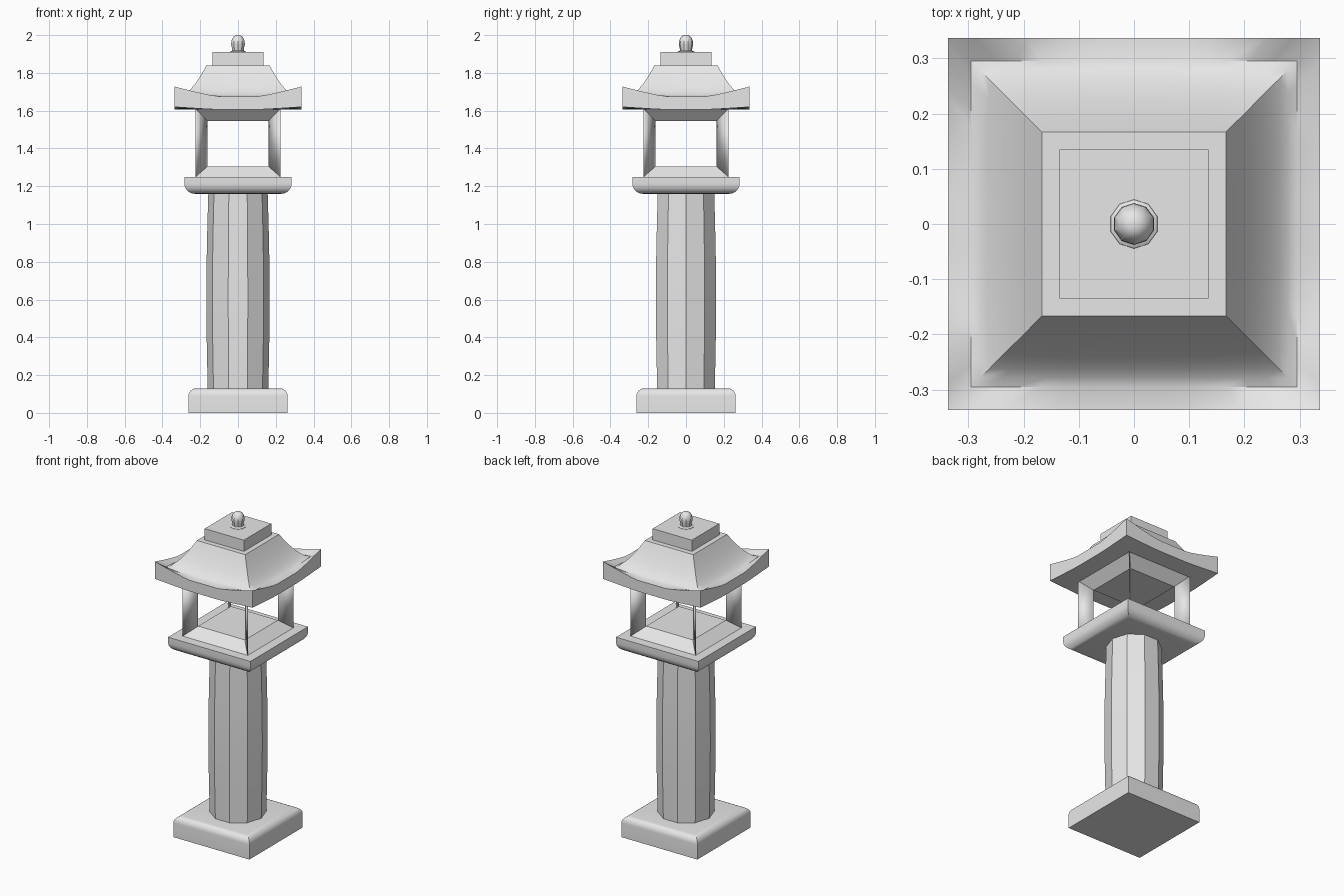
import bpy
import bmesh
from math import cos, sin, pi, sqrt, radians

cube = bpy.data.objects.get("Cube")
if cube:
    bpy.data.objects.remove(cube, do_unlink=True)

stone = bpy.data.materials.new("grey_stone")
stone.use_nodes = True
grey = (0.8, 0.8, 0.8, 1)
stone.diffuse_color = grey
stone.node_tree.nodes["Principled BSDF"].inputs["Base Color"].default_value = grey


def finish(name, bm, angle=30):
    bmesh.ops.recalc_face_normals(bm, faces=bm.faces)
    mesh = bpy.data.meshes.new(name)
    bm.to_mesh(mesh)
    bm.free()
    mesh.materials.append(stone)
    obj = bpy.data.objects.new(name, mesh)
    bpy.context.collection.objects.link(obj)
    bpy.ops.object.select_all(action='DESELECT')
    obj.select_set(True)
    bpy.context.view_layer.objects.active = obj
    bpy.ops.object.shade_smooth_by_angle(angle=radians(angle))
    return obj


def loft(name, rings, angle=30):
    """Skin a stack of closed rings and cap both ends."""
    bm = bmesh.new()
    loops = [[bm.verts.new(p) for p in ring] for ring in rings]
    n = len(loops[0])
    for low, high in zip(loops, loops[1:]):
        for i in range(n):
            j = (i + 1) % n
            bm.faces.new((low[i], low[j], high[j], high[i]))
    bm.faces.new(loops[0])
    bm.faces.new(loops[-1])
    return finish(name, bm, angle)


def polygon(radius, z, sides, phase=0):
    return [(radius * cos(phase + 2 * pi * i / sides),
             radius * sin(phase + 2 * pi * i / sides), z) for i in range(sides)]


def square(half, z):
    return polygon(half * sqrt(2), z, 4, pi / 4)


def lifted_square(half, z, lift, steps=14):
    """Square ring whose sides sweep upward toward the corners."""
    ring = []
    for side in range(4):
        c, s = cos(side * pi / 2), sin(side * pi / 2)
        for i in range(steps):
            t = 2 * i / steps - 1
            rise = lift * max(0, (abs(t) - 0.3) / 0.7) ** 1.2
            x, y = half * t, -half
            ring.append((x * c - y * s, x * s + y * c, z + rise))
    return ring


def quarter_round(half, z, radius, direction, steps=6):
    """Rounded edge from the side wall to the flat face."""
    arc = [k * pi / 2 / steps for k in range(steps + 1)]
    return [(half - radius + radius * cos(a), z + direction * radius * (sin(a) - 1))
            for a in arc]


# Foot block with rounded upper edges
foot = [(0.262, 0)] + quarter_round(0.262, 0.13, 0.04, 1)
loft("foot_block", [square(*p) for p in foot])

# Ten-sided column with a gentle swelling
column = []
for k in range(13):
    t = k / 12
    column.append(polygon(0.16 - 0.003 * t + 0.009 * sin(pi * t), 0.12 + 1.05 * t, 10))
loft("column", column)

# Platform with rounded lower edges
tray = quarter_round(0.284, 1.16, 0.055, -1)[::-1] + [(0.284, 1.25)]
loft("platform", [square(*p) for p in tray])

# Light chamber: sloped sill and lintel joined by diagonal corner posts
outer, inner = 0.225, 0.162
sill_z, floor_z, ceiling_z, top_z = 1.25, 1.305, 1.545, 1.61
loft("chamber_sill", [square(outer, sill_z), square(inner, floor_z)])
loft("chamber_lintel", [square(inner, ceiling_z), square(outer, top_z)])
bm = bmesh.new()
for sx in (-1, 1):
    for sy in (-1, 1):
        section = ((outer, sill_z), (inner, floor_z), (inner, ceiling_z), (outer, top_z))
        bm.faces.new([bm.verts.new((sx * h, sy * h, z)) for h, z in section])
posts = finish("corner_posts", bm)
thick = posts.modifiers.new("thickness", 'SOLIDIFY')
thick.thickness = 0.003
thick.offset = 0

# Roof: upturned eaves, sunken gutter and concave slopes
roof = [(0.22, 1.605, 0), (0.337, 1.606, 0.014), (0.337, 1.675, 0.053),
        (0.295, 1.676, 0.012)]
for k in range(1, 9):
    t = k / 8
    roof.append((0.295 - 0.128 * t, 1.676 + 0.164 * t ** 1.5, 0.012 * (1 - t) ** 2))
loft("roof", [lifted_square(*r) for r in roof], 35)

# Cap block and ten-sided finial
loft("roof_cap", [square(0.135, 1.83), square(0.135, 1.91)])
finial = [(0.046, 1.905), (0.044, 1.912), (0.032, 1.918), (0.033, 1.93), (0.038, 1.95),
          (0.037, 1.968), (0.03, 1.985), (0.021, 1.995), (0.011, 2.0)]
loft("finial", [polygon(r, z, 10, pi / 10) for r, z in finial])
